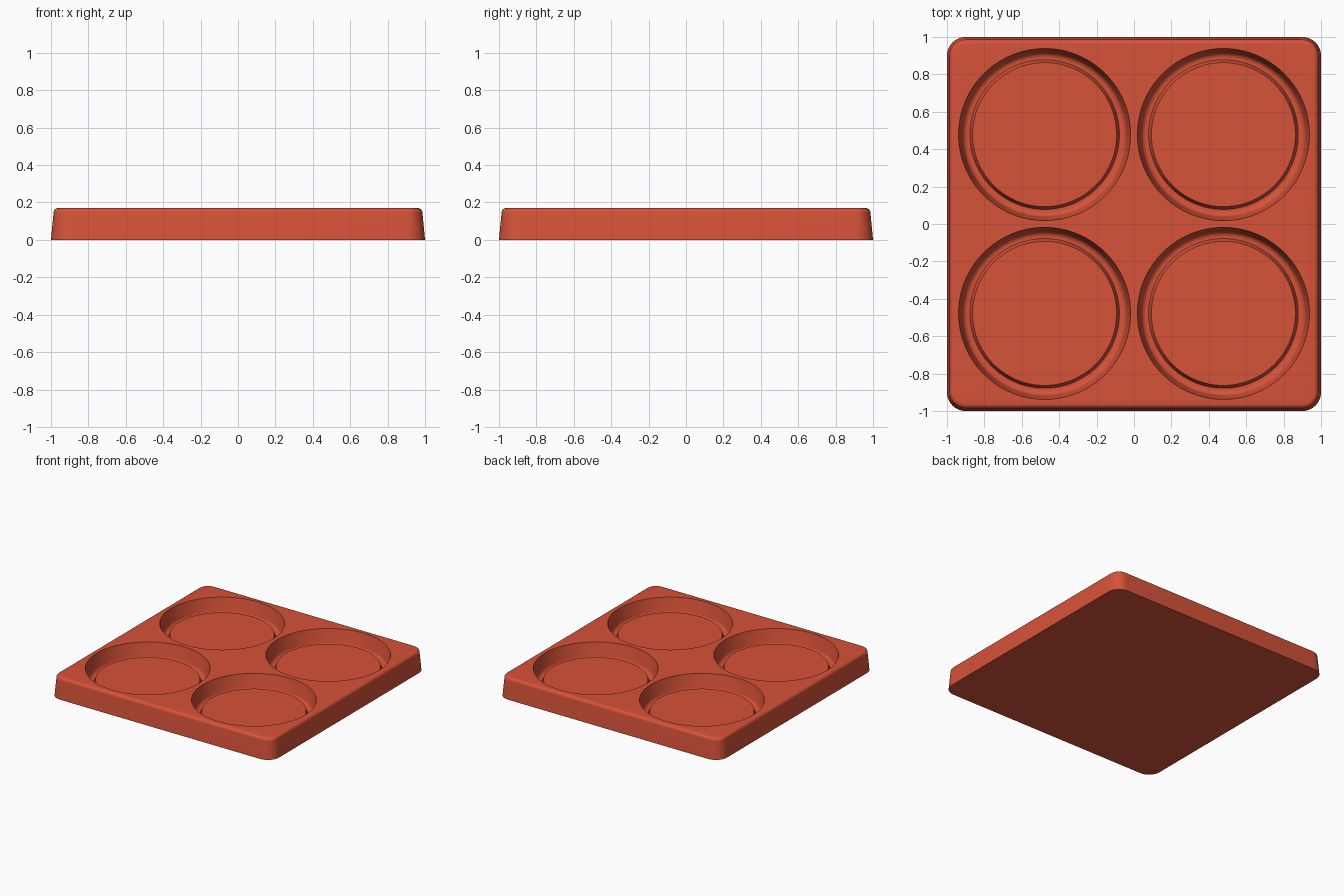
import bpy, bmesh
from math import sin, cos, pi, radians

if "Cube" in bpy.data.objects:
    bpy.data.objects.remove(bpy.data.objects["Cube"])

terracotta = bpy.data.materials.new("terracotta_red")
terracotta.use_nodes = True
colour = (0.67, 0.085, 0.04, 1)
terracotta.diffuse_color = colour
terracotta.node_tree.nodes["Principled BSDF"].inputs["Base Color"].default_value = colour


def stack(name, loops):
    """Solid made by bridging stacked closed loops and capping both ends."""
    bm = bmesh.new()
    rings = [[bm.verts.new(p) for p in loop] for loop in loops]
    for a, b in zip(rings, rings[1:]):
        for i in range(len(a)):
            j = (i + 1) % len(a)
            bm.faces.new((a[i], a[j], b[j], b[i]))
    bm.faces.new(rings[0])
    bm.faces.new(rings[-1])
    bmesh.ops.recalc_face_normals(bm, faces=bm.faces)
    mesh = bpy.data.meshes.new(name)
    bm.to_mesh(mesh)
    bm.free()
    mesh.materials.append(terracotta)
    obj = bpy.data.objects.new(name, mesh)
    bpy.context.collection.objects.link(obj)
    return obj


def rounded_square(half, radius, z, steps=10):
    inner = half - radius
    loop = []
    for q, (sx, sy) in enumerate([(1, 1), (-1, 1), (-1, -1), (1, -1)]):
        for k in range(steps + 1):
            a = (q + k / steps) * pi / 2
            loop.append((sx * inner + radius * cos(a), sy * inner + radius * sin(a), z))
    return loop


def circle(x, y, radius, z, sides=96):
    return [(x + radius * cos(2 * pi * i / sides), y + radius * sin(2 * pi * i / sides), z)
            for i in range(sides)]


# Tapered tray body with a rounded top edge
HEIGHT, EDGE = 0.17, 0.025
layers = [rounded_square(1.0, 0.1, 0)]
for k in range(7):
    a = k / 6 * pi / 2
    inset = 0.014 + EDGE * (1 - cos(a))
    layers.append(rounded_square(1 - inset, 0.1 - inset, HEIGHT - EDGE + EDGE * sin(a)))
tray = stack("tray", layers)

# Round wells: sloping wall, filleted foot, narrow groove and a raised centre disc
FLOOR, FILLET = 0.04, 0.03
profile = [(0.385, 0.08), (0.40, FLOOR)]
for k in range(7):
    a = k / 6 * radians(80)
    profile.append((0.41 + FILLET * sin(a), FLOOR + FILLET * (1 - cos(a))))
profile += [(0.46, HEIGHT), (0.462, HEIGHT + 0.05)]
for sx in (-1, 1):
    for sy in (-1, 1):
        cutter = stack("well_cutter", [circle(sx * 0.478, sy * 0.478, r, z) for r, z in profile])
        cutter.hide_render = True
        cut = tray.modifiers.new("well", 'BOOLEAN')
        cut.operation, cut.solver, cut.object = 'DIFFERENCE', 'EXACT', cutter
        bpy.context.view_layer.objects.active = tray
        bpy.ops.object.modifier_apply(modifier=cut.name)
        bpy.data.objects.remove(cutter)

# Smooth curves with crisp rims
bpy.ops.object.select_all(action='DESELECT')
tray.select_set(True)
bpy.ops.object.shade_smooth_by_angle(angle=radians(30))
